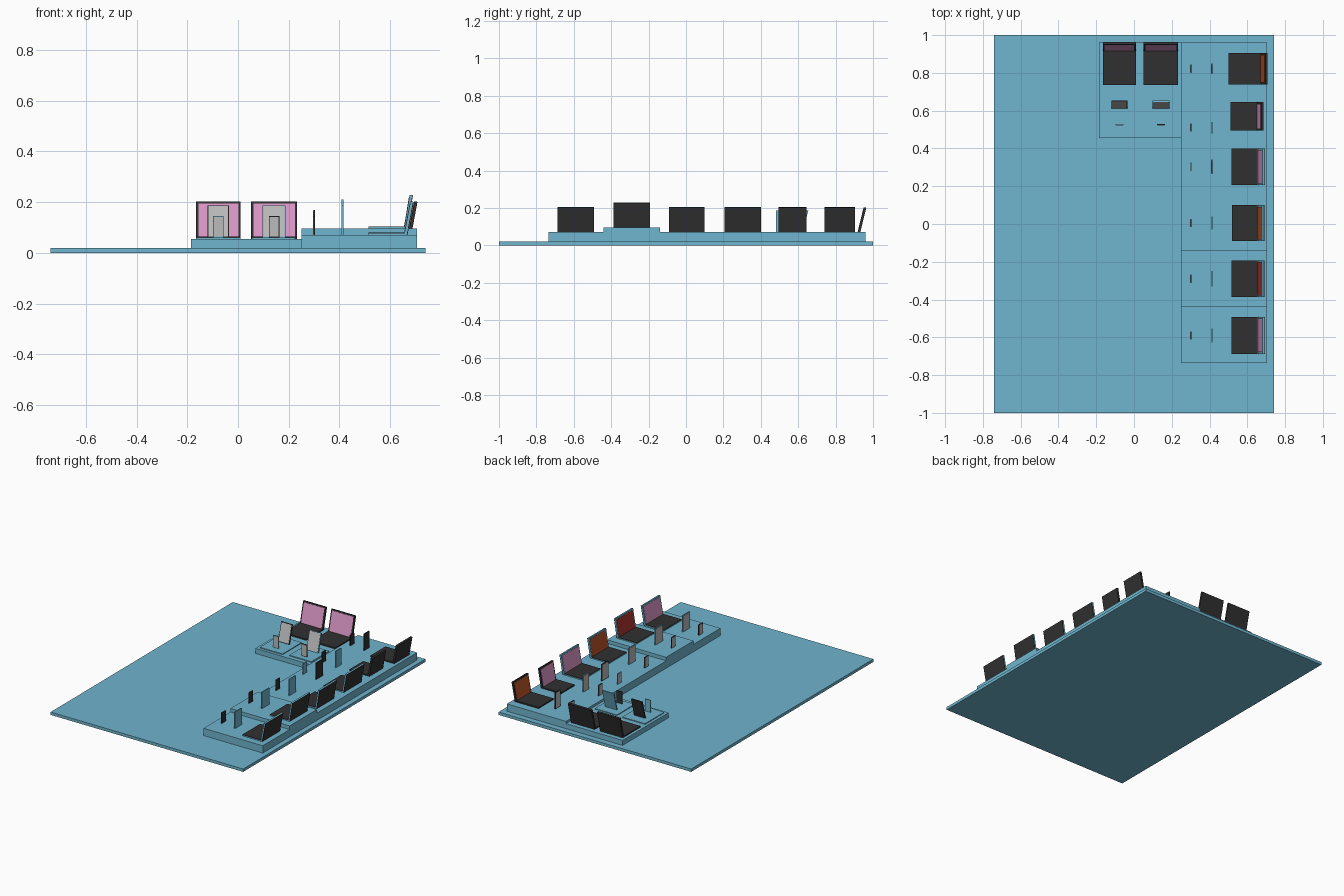
import bpy, bmesh
from math import radians, asin
from mathutils import Matrix, Vector

if "Cube" in bpy.data.objects:
    bpy.data.objects.remove(bpy.data.objects["Cube"])


def mat(name, rgb):
    m = bpy.data.materials.new(name)
    m.diffuse_color = (*rgb, 1)
    m.use_nodes = True
    m.node_tree.nodes["Principled BSDF"].inputs["Base Color"].default_value = m.diffuse_color
    return m


BLUE = mat("blue", (0.16, 0.46, 0.62))
DARK = mat("dark", (0.03, 0.03, 0.03))
GREY = mat("grey_glass", (0.5, 0.5, 0.5))
PINK = mat("pink", (0.70, 0.31, 0.57))
ORANGE = mat("orange", (0.50, 0.09, 0.02))
RED = mat("red", (0.42, 0.035, 0.03))


def box(name, x, y, z, material, matrix=Matrix()):
    """Box from (min, max) bounds per axis, then transformed."""
    lo, hi = Vector((x[0], y[0], z[0])), Vector((x[1], y[1], z[1]))
    size = hi - lo
    bm = bmesh.new()
    bmesh.ops.create_cube(bm, size=1, matrix=Matrix.Translation((lo + hi) / 2) @ Matrix.Diagonal((*size, 1)))
    me = bpy.data.meshes.new(name)
    bm.to_mesh(me)
    bm.free()
    ob = bpy.data.objects.new(name, me)
    ob.matrix_world = matrix
    me.materials.append(material)
    bpy.context.collection.objects.link(ob)
    return ob


def place(x, y, z, turn):
    return Matrix.Translation((x, y, z)) @ Matrix.Rotation(radians(turn), 4, 'Z')


def panel(name, m, w, h, t, body, glass, border):
    """Upright slab, display on its -y side, back cover on its +y side."""
    e = 0.0015
    box(name + "_body", (-w / 2, w / 2), (0, t), (0, h), body, m)
    inner = (-w / 2 + border, w / 2 - border)
    box(name + "_display", inner, (-e, 0), (border, h - border), glass, m)


def laptop(name, m, w, d, h, lean, body, glass):
    """Keyboard half in front of the hinge, lid leaning back behind it."""
    box(name + "_base", (-w / 2, w / 2), (-d, 0.01), (0, 0.006), body, m)
    box(name + "_keyboard", (-w / 2, w / 2), (-d, 0), (0.006, 0.009), DARK, m)
    lid = m @ Matrix.Rotation(-asin(lean / h), 4, 'X')
    panel(name + "_lid", lid, w, h, 0.010, body, glass, 0.009)
    box(name + "_lid_back", (-w / 2, w / 2), (0.010, 0.013), (0, h), DARK, lid)


# Floor slab and L-shaped counter
box("floor_slab", (-0.74, 0.74), (-1, 1), (0, 0.02), BLUE)
box("counter_front", (0.25, 0.705), (-0.735, -0.44), (0.02, 0.071), BLUE)
box("counter_raised", (0.25, 0.705), (-0.44, -0.14), (0.02, 0.096), BLUE)
box("counter_back", (0.25, 0.705), (-0.14, 0.96), (0.02, 0.071), BLUE)
box("counter_wing", (-0.185, 0.25), (0.455, 0.96), (0.02, 0.055), BLUE)

# Side row: centre y, laptop width, front x, hinge x, lean, body, display,
# tablet width, tablet body, phone body
row = [
    (-0.59, 0.195, 0.515, 0.655, 0.025, BLUE, PINK, 0.075, BLUE, DARK),
    (-0.29, 0.193, 0.515, 0.655, 0.022, BLUE, RED, 0.08, BLUE, DARK),
    (0.005, 0.19, 0.52, 0.655, 0.022, BLUE, ORANGE, 0.07, BLUE, DARK),
    (0.303, 0.195, 0.515, 0.655, 0.025, BLUE, PINK, 0.075, DARK, BLUE),
    (0.57, 0.15, 0.51, 0.65, 0.024, DARK, PINK, 0.06, BLUE, DARK),
    (0.822, 0.165, 0.50, 0.67, 0.025, DARK, ORANGE, 0.055, DARK, DARK),
]
for i, (y, w, x0, hinge, lean, body, glass, tw, tbody, pbody) in enumerate(row, 1):
    z = 0.096 if i == 2 else 0.071
    laptop(f"side_laptop_{i}", place(hinge, y, z, -90), w, hinge - x0, 0.135, lean, body, glass)
    yt = 0.51 if i == 5 else y
    panel(f"side_tablet_{i}", place(0.409, yt, z, -90), tw, 0.115, 0.007, tbody, GREY, 0.004)
    panel(f"side_phone_{i}", place(0.298, yt, z, -90), 0.043, 0.074, 0.006, pbody, GREY, 0.003)

# Wing: laptops at the back, tablets and phones on trays in front
wing = [
    (-0.0775, 0.175, (-0.165, 0.01), (0.475, 0.685), 0.085, DARK, BLUE),
    (0.1425, 0.182, (0.055, 0.225), (0.485, 0.68), 0.09, BLUE, DARK),
]
for i, (x, w, tx, ty, tw, tbody, pbody) in enumerate(wing, 1):
    laptop(f"wing_laptop_{i}", place(x, 0.915, 0.055, 0), w, 0.18, 0.153, 0.036, DARK, PINK)
    box(f"wing_tray_{i}", tx, ty, (0.055, 0.061), BLUE)
    tilt = place(x, 0.612, 0.061, 0) @ Matrix.Rotation(-asin(0.26), 4, 'X')
    panel(f"wing_tablet_{i}", tilt, tw, 0.131, 0.008, tbody, GREY, 0.004)
    panel(f"wing_phone_{i}", place(x, 0.523, 0.061, 0), 0.042, 0.084, 0.006, pbody, GREY, 0.003)
